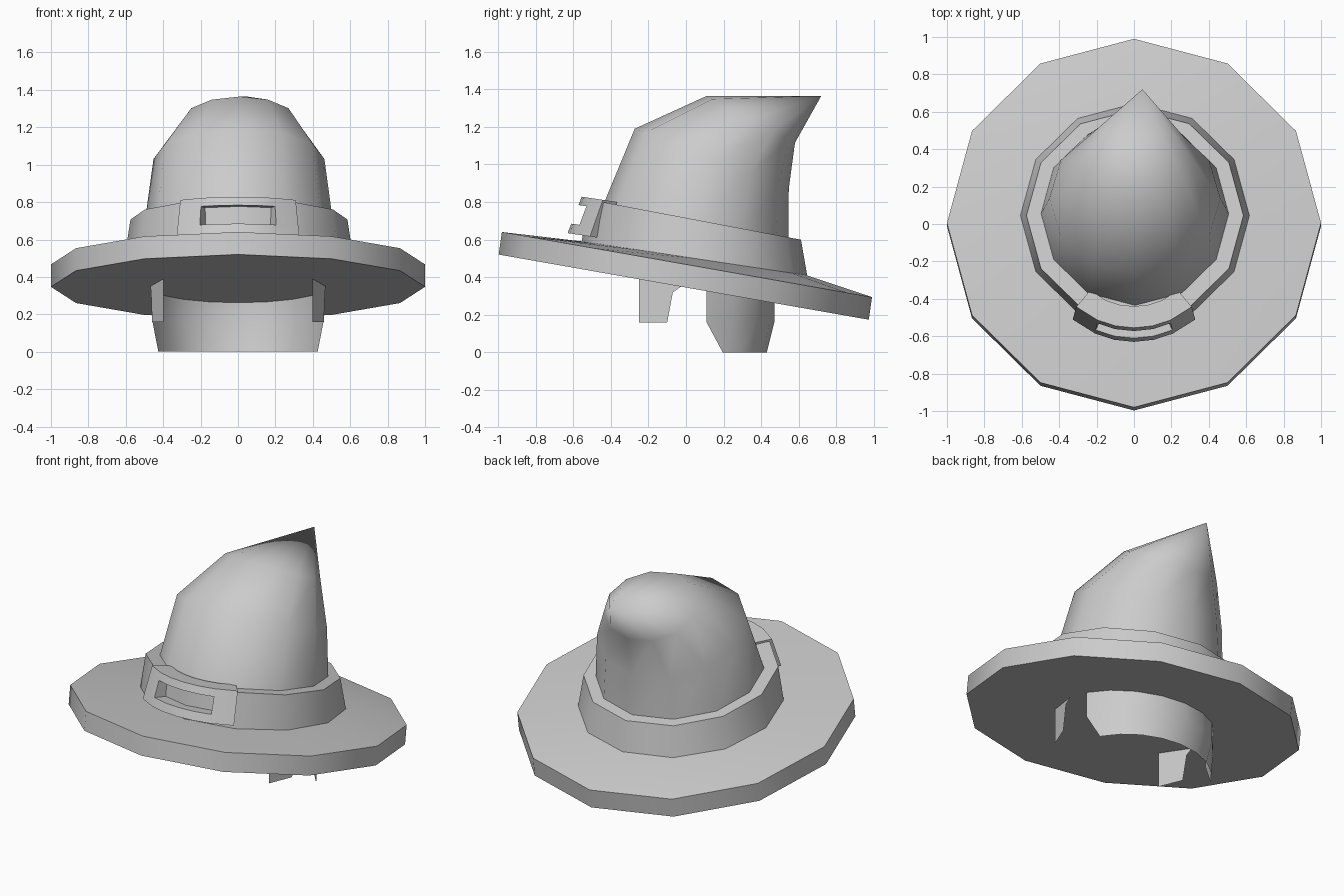
import bpy
import bmesh
from math import sin, cos, radians, sqrt

cube = bpy.data.objects.get("Cube")
if cube:
    bpy.data.objects.remove(cube, do_unlink=True)

SIDES = 12
GREY = (0.6, 0.6, 0.6, 1.0)
felt = bpy.data.materials.new("plain_grey")
felt.use_nodes = True
felt.diffuse_color = GREY
felt.node_tree.nodes["Principled BSDF"].inputs["Base Color"].default_value = GREY


def finish(name, bm, angle=35, fix_normals=True):
    """Turn a bmesh into a shaded object."""
    if fix_normals:
        bmesh.ops.recalc_face_normals(bm, faces=bm.faces[:])
    mesh = bpy.data.meshes.new(name)
    bm.to_mesh(mesh)
    bm.free()
    mesh.materials.append(felt)
    obj = bpy.data.objects.new(name, mesh)
    bpy.context.collection.objects.link(obj)
    bpy.ops.object.select_all(action='DESELECT')
    obj.select_set(True)
    bpy.context.view_layer.objects.active = obj
    bpy.ops.object.shade_smooth_by_angle(angle=radians(angle))
    return obj


def ring(bm, cy, rx, ry, z, slope, cx=0.0):
    """Tilted oval of vertices; z is the height at its centre."""
    verts = []
    for i in range(SIDES):
        t = radians(360 / SIDES * i)
        dy = -ry * cos(t)
        verts.append(bm.verts.new((cx + rx * sin(t), cy + dy, z + slope * dy)))
    return verts


def bridge(bm, rings, closed=True):
    for a, b in zip(rings, rings[1:]):
        n = len(a)
        for i in range(n if closed else n - 1):
            j = (i + 1) % n
            bm.faces.new((a[i], a[j], b[j], b[i]))


# Brim: tilted thick disc, rising slightly toward the band
bm = bmesh.new()
rings = [ring(bm, -0.012, 1.0, 0.985, 0.347, -0.176),
         ring(bm, 0.005, 1.0, 0.985, 0.467, -0.176),
         ring(bm, 0.045, 0.612, 0.6, 0.5, -0.151, 0.005)]
bridge(bm, rings)
bm.faces.new(rings[0])
bm.faces.new(rings[-1])
finish("brim", bm)

# Band around the crown
bm = bmesh.new()
rings = [ring(bm, 0.045, 0.612, 0.6, 0.5, -0.151, 0.005),
         ring(bm, 0.045, 0.58, 0.567, 0.707, -0.19, 0.005),
         ring(bm, 0.045, 0.5, 0.495, 0.707, -0.19, 0.005)]
bridge(bm, rings)
bm.faces.new(rings[0])
bm.faces.new(rings[-1])
finish("band", bm)

# Crown: bends backward to a point
bm = bmesh.new()
rings = [ring(bm, 0.05, 0.505, 0.495, 0.68, -0.19, 0.005),
         ring(bm, 0.137, 0.457, 0.41, 1.03, -0.39, 0.005),
         ring(bm, 0.345, 0.3, 0.235, 1.24, -0.53, 0.01)]
bridge(bm, rings)
bm.faces.new(rings[0])
tip = bm.verts.new((0.045, 0.72, 1.365))
for i in range(SIDES):
    bm.faces.new((rings[-1][i], rings[-1][(i + 1) % SIDES], tip))
finish("crown", bm, 75)

# Buckle: flat frame, thickened, then wrapped around the band
bm = bmesh.new()
columns = (-1, -0.6, -0.3, 0, 0.3, 0.6, 1)
rows = (0, 0.26, 0.77, 1)
grid = [[bm.verts.new((u, 0, v)) for u in columns] for v in rows]
for r in range(len(rows) - 1):
    for c in range(len(columns) - 1):
        if r != 1 or c in (0, len(columns) - 2):
            bm.faces.new((grid[r][c], grid[r][c + 1],
                          grid[r + 1][c + 1], grid[r + 1][c]))
new = bmesh.ops.extrude_face_region(bm, geom=bm.faces[:])["geom"]
for v in new:
    if isinstance(v, bmesh.types.BMVert):
        v.co.y = 0.115
for v in bm.verts:
    u, depth, h = v.co
    radius = 0.51 - 0.03 * h - depth
    y = -0.12 + 0.045 * h - radius * cos(radians(40 * u))
    v.co = (radius * sin(radians(40 * u)), y, 0.63 + 0.205 * h - 0.15 * (y + 0.6))
bmesh.ops.recalc_face_normals(bm, faces=bm.faces[:])
finish("buckle", bm)


def under_brim(y):
    return 0.35 - 0.176 * y


# Neck flap: curved sheet hanging under the back of the brim
bm = bmesh.new()
strips = [[], [], []]
STEPS = 8
for i in range(STEPS + 1):
    k = i / STEPS
    a = radians(13.5 + 153 * k)
    x, y = 0.47 * cos(a), 0.47 * sin(a)
    strips[0].append(bm.verts.new((x, y, under_brim(y))))
    strips[1].append(bm.verts.new((x, y, 0.16)))
    b = radians(27 + 126 * k)
    strips[2].append(bm.verts.new((0.478 * cos(b), 0.43 * sin(b), 0)))
bridge(bm, strips[::-1], closed=False)
finish("neck_flap", bm, 35, False)

# Side tabs: small sheets hanging under the brim, one each side
outline = [(-0.25, 0.16), (-0.1, 0.16), (-0.07, 0.32),
           (-0.02, under_brim(-0.02)), (-0.25, under_brim(-0.25))]
for name, side in (("left_tab", 1), ("right_tab", -1)):
    bm = bmesh.new()
    pts = outline if side > 0 else outline[::-1]
    bm.faces.new([bm.verts.new((side * sqrt(0.47 ** 2 - y * y), y, z))
                  for y, z in pts])
    finish(name, bm, 35, False)
